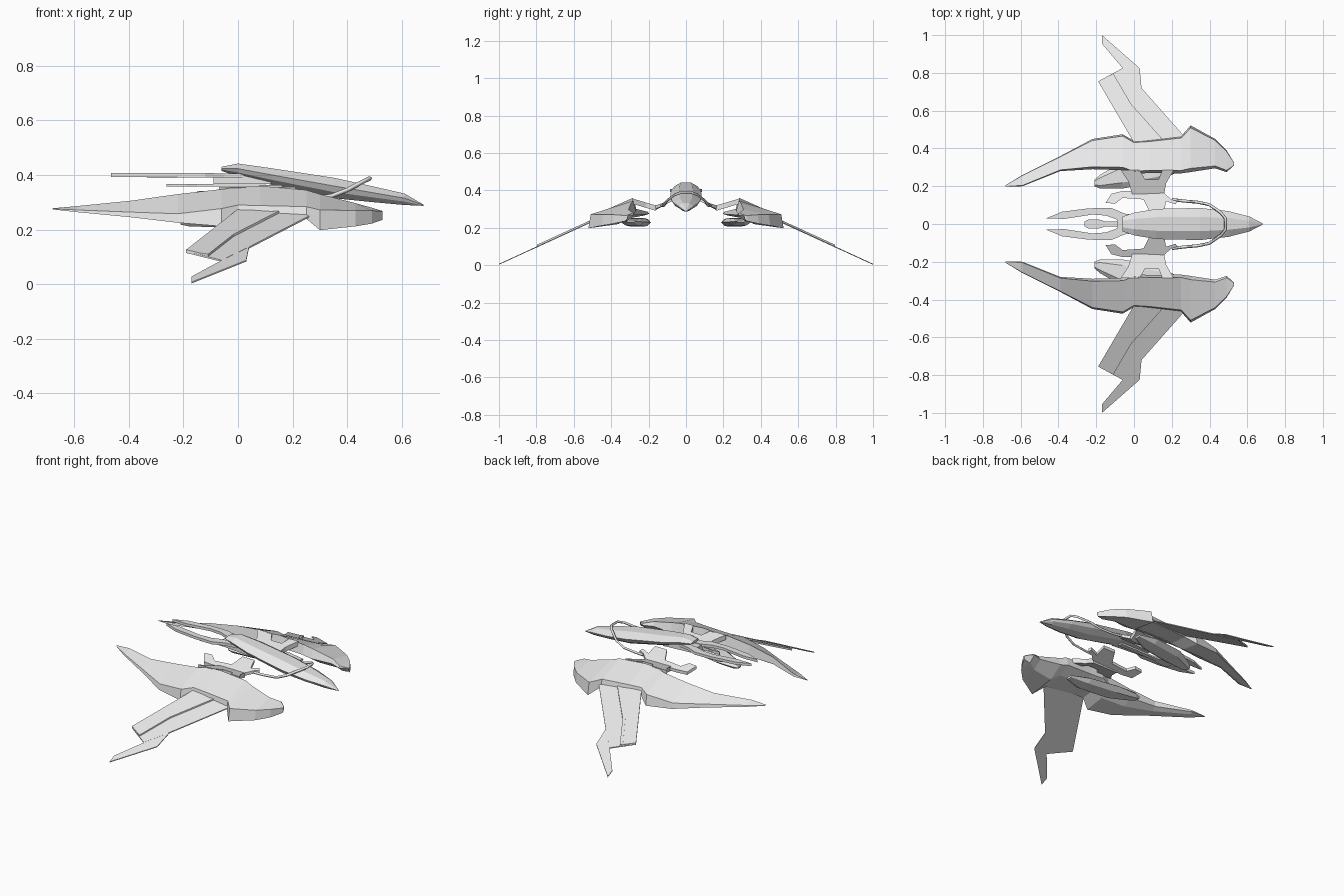
import bpy
import bmesh

old = bpy.data.objects.get("Cube")
if old:
    bpy.data.objects.remove(old, do_unlink=True)

# Single hull paint
GREY = (0.8, 0.8, 0.8, 1.0)
hull_grey = bpy.data.materials.new("hull_grey")
hull_grey.use_nodes = True
hull_grey.diffuse_color = GREY
for node in hull_grey.node_tree.nodes:
    if node.type == "BSDF_PRINCIPLED":
        node.inputs["Base Color"].default_value = GREY


def finish(name, bm, mirrored):
    """Turn a bmesh into a flat-shaded object, mirrored left to right if wanted."""
    bmesh.ops.remove_doubles(bm, verts=bm.verts[:], dist=0.0005)
    bmesh.ops.recalc_face_normals(bm, faces=bm.faces[:])
    mesh = bpy.data.meshes.new(name)
    bm.to_mesh(mesh)
    bm.free()
    mesh.materials.append(hull_grey)
    obj = bpy.data.objects.new(name, mesh)
    bpy.context.scene.collection.objects.link(obj)
    if mirrored:
        mirror = obj.modifiers.new("left_right", "MIRROR")
        mirror.use_axis = (False, True, False)
        mirror.use_clip = False
        mirror.use_mirror_merge = False
    return obj


def loft(name, rings, mirrored=False):
    """Skin closed rings of equal point count and cap both ends."""
    bm = bmesh.new()
    loops = [[bm.verts.new(point) for point in ring] for ring in rings]
    count = len(loops[0])
    for first, second in zip(loops, loops[1:]):
        for i in range(count):
            j = (i + 1) % count
            bm.faces.new((first[i], first[j], second[j], second[i]))
    bm.faces.new(loops[0])
    bm.faces.new(loops[-1])
    return finish(name, bm, mirrored)


def plate(name, outline, height, thickness, mirrored=True):
    """Flat plate from a plan outline, laid on the surface height(x, y)."""
    half = thickness / 2
    rings = [[(x, y, height(x, y) + side) for x, y in outline] for side in (-half, half)]
    return loft(name, rings, mirrored)


def tube(name, path, radius):
    """Thin four-sided bar following a path."""
    curve = bpy.data.curves.new(name, "CURVE")
    curve.dimensions = "3D"
    curve.bevel_depth = radius
    curve.bevel_resolution = 0
    curve.use_fill_caps = True
    spline = curve.splines.new("POLY")
    spline.points.add(len(path) - 1)
    for point, place in zip(spline.points, path):
        point.co = (*place, 1)
    curve.materials.append(hull_grey)
    obj = bpy.data.objects.new(name, curve)
    bpy.context.scene.collection.objects.link(obj)
    return obj


def body_ring(x, width, top, bottom):
    """Eight-sided fuselage section, widest a little above the middle."""
    middle = bottom + (top - bottom) * 0.6
    low = bottom + (top - bottom) * 0.3
    right = [(x, width * 0.45, top), (x, width, middle), (x, width * 0.85, low), (x, width * 0.4, bottom)]
    return right + [(px, -py, pz) for px, py, pz in reversed(right)]


def pod_ring(x, inner, outer, ridge, shoulder, belly):
    """Side hull section: tall inner ridge sloping to an outer wall."""
    width = outer - inner
    return [
        (x, inner + width * 0.08, ridge),
        (x, outer - width * 0.05, shoulder),
        (x, outer, belly),
        (x, inner + width * 0.35, belly + (shoulder - belly) * 0.3),
        (x, inner, shoulder + (ridge - shoulder) * 0.1),
    ]


# Central fuselage
loft("fuselage", [body_ring(*s) for s in (
    (-.06, .04, .43, .415),
    (0, .06, .442, .395),
    (.12, .08, .425, .365),
    (.35, .085, .39, .315),
    (.5, .068, .357, .3),
    (.61, .04, .332, .29),
    (.68, .004, .291, .287),
)])

# Long swept side hulls
loft("side_hull", [pod_ring(*s) for s in (
    (-.68, .198, .205, .278, .276, .274),
    (-.59, .2, .26, .286, .272, .264),
    (-.39, .28, .36, .306, .264, .245),
    (-.22, .29, .45, .33, .258, .225),
    (-.06, .285, .475, .348, .277, .212),
    (0, .265, .44, .355, .29, .25),
    (.08, .27, .445, .36, .288, .25),
    (.25, .268, .465, .345, .284, .24),
    (.3, .275, .522, .33, .272, .198),
    (.43, .295, .45, .297, .27, .212),
    (.49, .275, .39, .28, .27, .222),
    (.53, .31, .325, .268, .266, .236),
)], mirrored=True)


def droop(x, y):
    return 0.225 - 0.458 * (y - 0.52)


# Drooping wings: thin base, raised rear panel, raised spar, swept winglet
plate("wing", [(0, .43), (-.19, .755), (-.06, .825), (.04, .72), (.27, .46)], droop, .006)
plate("wing_rear_panel", [(0, .43), (-.19, .755), (-.125, .788), (-.03, .63), (.13, .45)],
      lambda x, y: droop(x, y) + .005, .008)
plate("wing_spar", [(-.125, .788), (-.03, .63), (.13, .45), (.15, .45), (-.015, .635), (-.11, .797)],
      lambda x, y: droop(x, y) + .007, .009)
plate("winglet", [(-.06, .825), (-.17, .955), (-.17, 1), (.03, .825), (.04, .72)], droop, .005)


# Engine pods tucked below the side hulls
def engine_ring(x, inner, outer, top, bottom):
    edge = (outer - inner) * 0.22
    middle = (top + bottom) / 2
    return [(x, inner, middle), (x, inner + edge, top), (x, outer - edge, top),
            (x, outer, middle), (x, outer - edge, bottom), (x, inner + edge, bottom)]


loft("engine_pod", [engine_ring(*s) for s in (
    (-.21, .2, .235, .232, .218),
    (-.18, .188, .26, .246, .212),
    (-.06, .188, .33, .252, .208),
    (.12, .22, .35, .25, .212),
    (.22, .27, .32, .242, .23),
)], mirrored=True)


# Connecting pylons, forked at the outer end, and inner crescent fins
def pylon_height(x, y):
    return 0.305 + max(y - 0.16, 0) * 0.3 + max(0.16 - y, 0) * 0.55


plate("pylon", [(-.07, .285), (-.03, .225), (-.01, .16), (.16, .16), (.17, .215), (.21, .285),
                (.15, .285), (.13, .235), (.06, .235), (.03, .285)], pylon_height, .028)
plate("crescent_fin", [(-.15, .112), (-.12, .16), (-.06, .175), (.15, .172), (.2, .128), (.23, .12),
                       (.22, .105), (.17, .12), (.16, .07), (.08, .07), (.05, .13), (-.06, .138), (-.1, .108)],
      pylon_height, .018)

# Twin tail blades and slim central probe
plate("tail_blade", [(-.465, .03), (-.38, .065), (-.24, .083), (-.12, .085), (-.05, .055), (.02, .045),
                     (.02, .02), (-.08, .02), (-.15, .045), (-.22, .05), (-.37, .027)],
      lambda x, y: .4 - max(x + .25, 0) * .01, .016)
plate("tail_probe", [(-.262, .012), (-.24, .025), (-.19, .025), (-.15, .013), (.1, .013),
                     (.1, -.013), (-.15, -.013), (-.19, -.025), (-.24, -.025), (-.262, -.012)],
      lambda x, y: .362, .01, mirrored=False)
plate("probe_mount", [(-.09, .03), (.12, .05), (.12, -.05), (-.09, -.03)],
      lambda x, y: .385, .035, mirrored=False)

# Bar looping over the nose
half_bar = [(.2, .13, .32), (.26, .122, .318), (.34, .115, .322), (.4, .102, .345), (.46, .06, .377), (.484, .03, .388)]
tube("nose_hoop", half_bar + [(x, -y, z) for x, y, z in reversed(half_bar)], .008)
